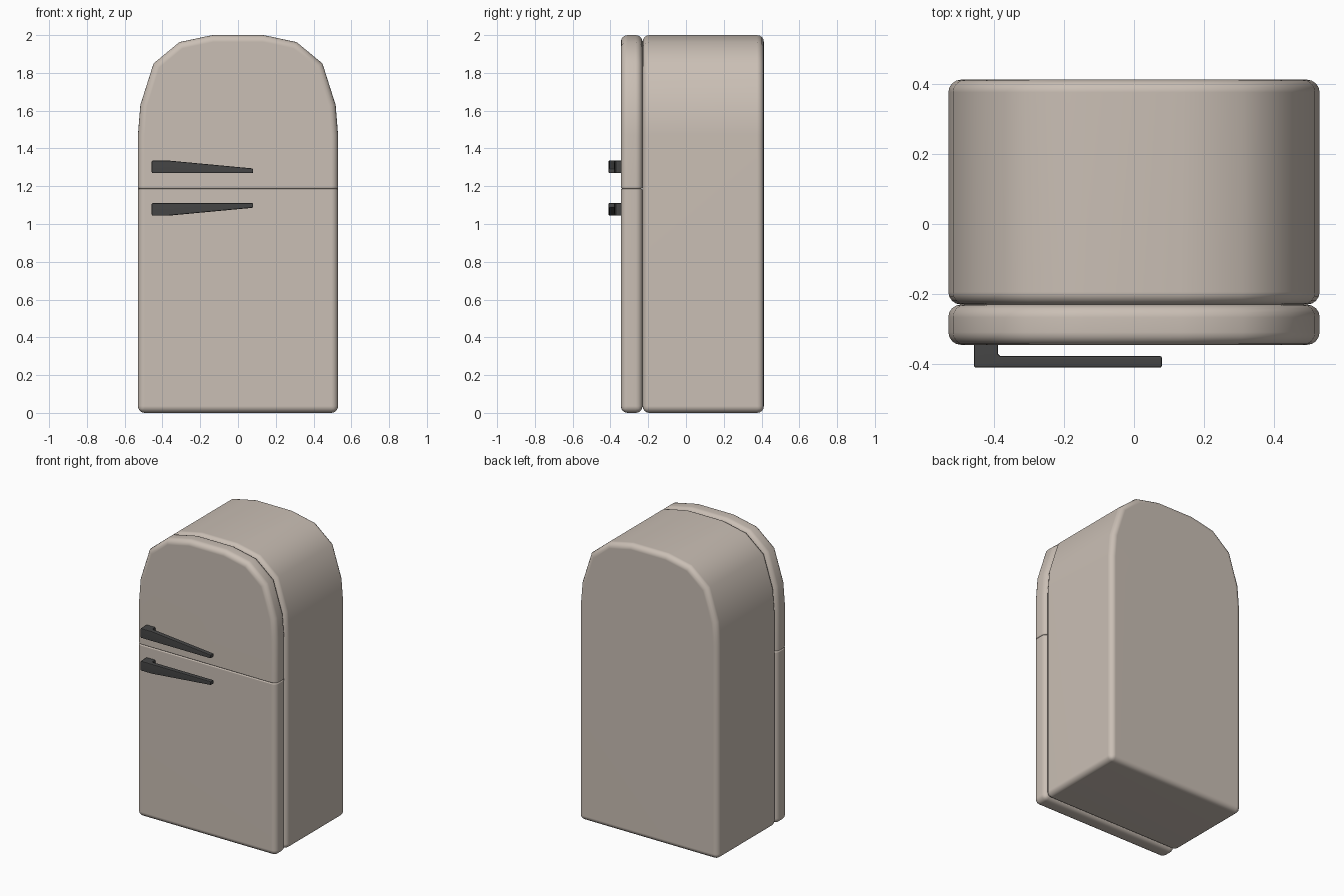
import bpy, bmesh, math
from mathutils import Vector

if "Cube" in bpy.data.objects:
    bpy.data.objects.remove(bpy.data.objects["Cube"])


def material(name, rgb):
    m = bpy.data.materials.new(name)
    m.diffuse_color = (*rgb, 1)
    m.use_nodes = True
    m.node_tree.nodes["Principled BSDF"].inputs["Base Color"].default_value = m.diffuse_color
    return m


CREAM = material("warm beige enamel", (0.59, 0.52, 0.46))
DARK = material("dark grey handle", (0.06, 0.06, 0.06))

# Right half of the arched front outline (x, z), mirrored to the left
HALF = [(0.53, 0.0), (0.53, 1.47), (0.517, 1.63), (0.447, 1.85), (0.31, 1.963), (0.135, 2.0)]
OUTLINE = HALF + [(-x, z) for x, z in reversed(HALF)]


def prism(points, offset):
    """Closed loop of 3D points extruded by an offset."""
    bm = bmesh.new()
    face = bm.faces.new([bm.verts.new(p) for p in points])
    out = bmesh.ops.extrude_face_region(bm, geom=[face], use_keep_orig=True)
    moved = [v for v in out["geom"] if isinstance(v, bmesh.types.BMVert)]
    bmesh.ops.translate(bm, vec=Vector(offset), verts=moved)
    bmesh.ops.recalc_face_normals(bm, faces=bm.faces[:])
    return bm


def bevel_sharp(bm, width, segments, limit=50):
    edges = [e for e in bm.edges if e.calc_face_angle(0) > math.radians(limit)]
    bmesh.ops.bevel(bm, geom=edges, offset=width, segments=segments, profile=0.5,
                    affect='EDGES', clamp_overlap=True)


def finish(bm, name, mat, angle=50):
    bmesh.ops.recalc_face_normals(bm, faces=bm.faces[:])
    me = bpy.data.meshes.new(name)
    bm.to_mesh(me)
    bm.free()
    ob = bpy.data.objects.new(name, me)
    bpy.context.collection.objects.link(ob)
    me.materials.append(mat)
    bpy.ops.object.select_all(action='DESELECT')
    ob.select_set(True)
    bpy.context.view_layer.objects.active = ob
    bpy.ops.object.shade_smooth_by_angle(angle=math.radians(angle))
    wn = ob.modifiers.new("flat panels", 'WEIGHTED_NORMAL')
    wn.keep_sharp = True
    return ob


def arch_slab(y0, y1):
    bm = prism([(x, y0, z) for x, z in OUTLINE], (0, y1 - y0, 0))
    bevel_sharp(bm, 0.036, 4)
    return bm


# Cabinet
finish(arch_slab(-0.23, 0.412), "cabinet", CREAM)

# Two doors: one arched slab cut at the seam, cut edges slightly rounded
SEAM = 1.187
for name, direction in (("freezer_door", -1), ("main_door", 1)):
    bm = arch_slab(-0.345, -0.23)
    cut = bmesh.ops.bisect_plane(bm, geom=bm.verts[:] + bm.edges[:] + bm.faces[:],
                                 plane_co=(0, 0, SEAM), plane_no=(0, 0, direction),
                                 clear_outer=True)
    rim = [e for e in cut["geom_cut"] if isinstance(e, bmesh.types.BMEdge)]
    bmesh.ops.contextual_create(bm, geom=rim)
    bmesh.ops.recalc_face_normals(bm, faces=bm.faces[:])
    rim = [e for e in bm.edges if all(abs(v.co.z - SEAM) < 1e-4 for v in e.verts)]
    bmesh.ops.bevel(bm, geom=rim, offset=0.008, segments=2, profile=0.5, affect='EDGES')
    finish(bm, name, CREAM)

# Tapered hook-shaped handles, mirrored about the seam
PLAN = [(-0.457, -0.34), (-0.457, -0.41), (0.08, -0.41), (0.08, -0.377),
        (-0.382, -0.377), (-0.388, -0.371), (-0.388, -0.34)]
for name, side in (("freezer_handle", 1), ("main_handle", -1)):
    bm = prism([(x, y, 0) for x, y in PLAN], (0, 0, 1))
    bmesh.ops.bisect_plane(bm, geom=bm.verts[:] + bm.edges[:] + bm.faces[:],
                           plane_co=(-0.37, 0, 0), plane_no=(1, 0, 0))
    for v in bm.verts:
        taper = max(0.0, (v.co.x + 0.37) / 0.45)
        v.co.z = 1.19 + side * (0.079 + v.co.z * (0.067 - 0.042 * taper))
    bmesh.ops.recalc_face_normals(bm, faces=bm.faces[:])
    bevel_sharp(bm, 0.006, 2, 60)
    finish(bm, name, DARK, 40)
